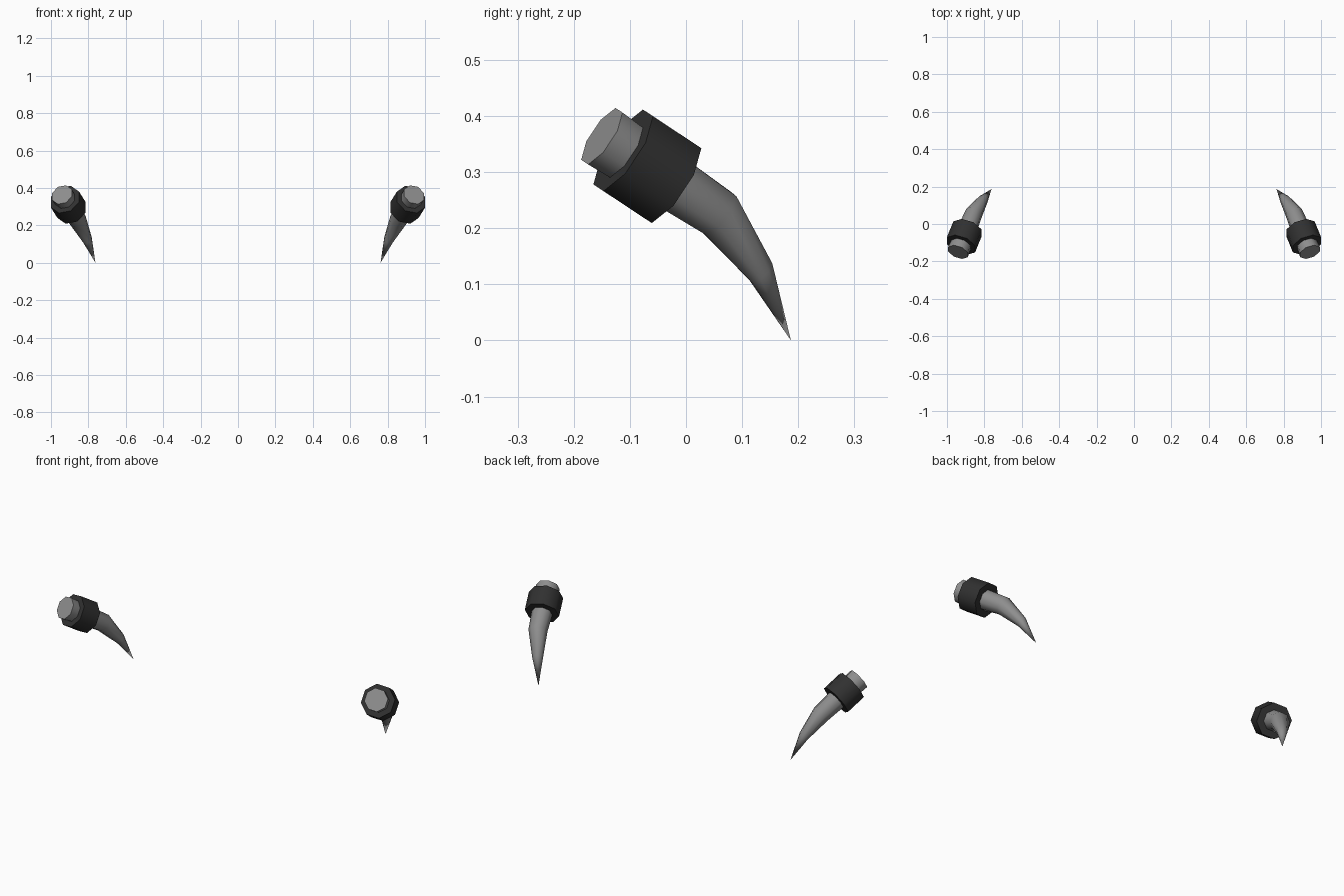
import bpy, bmesh, math
from mathutils import Vector

if "Cube" in bpy.data.objects:
    bpy.data.objects.remove(bpy.data.objects["Cube"])


def material(name, value):
    m = bpy.data.materials.new(name)
    m.diffuse_color = (value, value, value, 1)
    m.use_nodes = True
    m.node_tree.nodes["Principled BSDF"].inputs["Base Color"].default_value = m.diffuse_color
    return m


def loft(name, rings, tip, mat, sides=8):
    """Join octagon rings (centre, tangent, radius); end in a point or a flat cap. Mirrored in x."""
    bm = bmesh.new()
    loops = []
    for centre, tangent, radius in rings:
        t = Vector(tangent).normalized()
        u = Vector((0, -t.z, t.y)).normalized()
        v = t.cross(u)
        loop = []
        for i in range(sides):
            a = 2 * math.pi * (i + 0.5) / sides
            loop.append(bm.verts.new(Vector(centre) + radius * (math.cos(a) * u + math.sin(a) * v)))
        loops.append(loop)
    for a, b in zip(loops, loops[1:]):
        for i in range(sides):
            j = (i + 1) % sides
            bm.faces.new((a[i], a[j], b[j], b[i]))
    bm.faces.new(loops[0][::-1])
    if tip:
        point = bm.verts.new(tip)
        for i in range(sides):
            bm.faces.new((loops[-1][i], loops[-1][(i + 1) % sides], point))
    else:
        bm.faces.new(loops[-1])
    bmesh.ops.recalc_face_normals(bm, faces=bm.faces)
    mesh = bpy.data.meshes.new(name)
    bm.to_mesh(mesh)
    bm.free()
    mesh.materials.append(mat)
    ob = bpy.data.objects.new(name, mesh)
    bpy.context.collection.objects.link(ob)
    bpy.ops.object.select_all(action='DESELECT')
    ob.select_set(True)
    bpy.context.view_layer.objects.active = ob
    bpy.ops.object.shade_smooth_by_angle(angle=math.radians(50))
    mod = ob.modifiers.new("mirror", 'MIRROR')
    mod.use_mirror_merge = False
    return ob


grey = material("horn grey", 0.27)
black = material("collar black", 0.03)

# Straight root axis shared by horn and collar
root = Vector((0.941, -0.15, 0.364))
bend = Vector((0.856, 0.057, 0.227))
axis = bend - root

# Curved, tapering horns
loft("horns", [
    (root, axis, 0.06),
    (bend, (-0.5, 1, -0.82), 0.0475),
    ((0.805, 0.133, 0.123), (-0.65, 1, -1.0), 0.027),
], (0.762, 0.187, 0.0), grey)

# Dark collars around the horn roots
loft("collars", [
    (root + axis * 0.184, axis, 0.0866),
    (root + axis * 0.60, axis, 0.0866),
], None, black)
